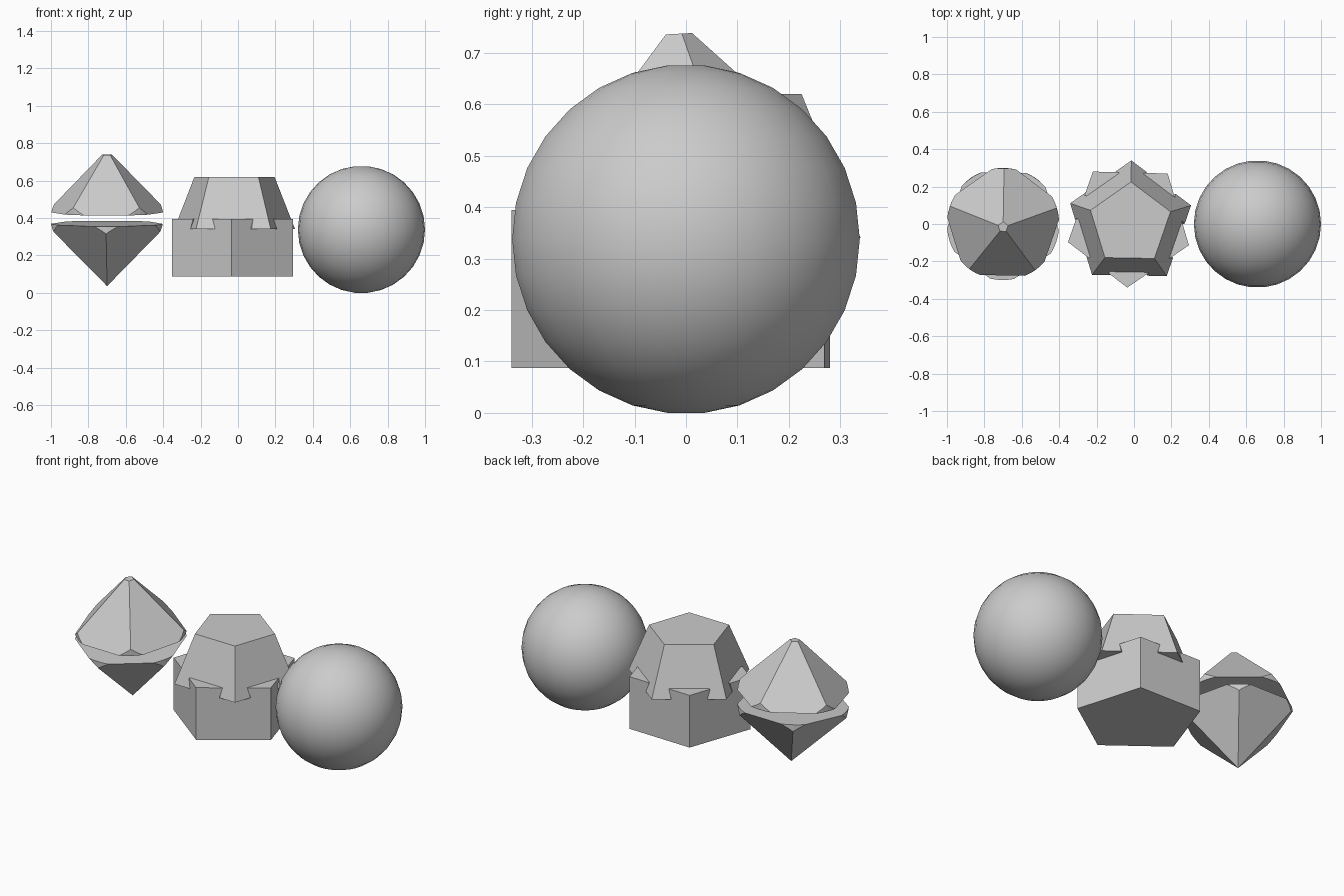
import bpy, bmesh
from math import sin, cos, radians, pi
from mathutils import Matrix, Vector

if "Cube" in bpy.data.objects:
    bpy.data.objects.remove(bpy.data.objects["Cube"], do_unlink=True)

grey = bpy.data.materials.new("light_grey")
grey.use_nodes = True
GREY = (0.6, 0.6, 0.6, 1)
grey.diffuse_color = GREY
grey.node_tree.nodes["Principled BSDF"].inputs["Base Color"].default_value = GREY


def ring(r, z, n=5, turn=90):
    """Corners of a regular polygon at height z, first corner at angle turn."""
    return [Vector((r * cos(radians(turn) + 2 * pi * i / n),
                    r * sin(radians(turn) + 2 * pi * i / n), z)) for i in range(n)]


def solid(name, points, matrix=Matrix()):
    """Convex flat-faced solid through the given points."""
    bm = bmesh.new()
    for p in points:
        bm.verts.new(p)
    bmesh.ops.convex_hull(bm, input=bm.verts)
    bmesh.ops.dissolve_limit(bm, angle_limit=radians(0.5), verts=bm.verts, edges=bm.edges)
    bmesh.ops.recalc_face_normals(bm, faces=bm.faces)
    bm.transform(matrix)
    mesh = bpy.data.meshes.new(name)
    bm.to_mesh(mesh)
    bm.free()
    mesh.materials.append(grey)
    obj = bpy.data.objects.new(name, mesh)
    bpy.context.collection.objects.link(obj)
    return obj


def select(objs):
    bpy.ops.object.select_all(action='DESELECT')
    for o in objs:
        o.select_set(True)
    bpy.context.view_layer.objects.active = objs[0]


def cut(obj, tool, operation):
    """Apply a boolean and discard the tool."""
    mod = obj.modifiers.new("cut", 'BOOLEAN')
    mod.operation, mod.solver, mod.object = operation, 'EXACT', tool
    select([obj])
    bpy.ops.object.modifier_apply(modifier=mod.name)
    bpy.data.objects.remove(tool, do_unlink=True)


# Ball with flat-capped rings
SIDES = 30
R = 0.34
rings = [radians(180 * (i + 0.5) / (SIDES // 2)) for i in range(SIDES // 2)]
ball = solid("ball", [p for a in rings for p in ring(R * sin(a), R * cos(a), SIDES, 0)],
             Matrix.Translation((0.66, 0, 0.338)))
select([ball])
bpy.ops.object.shade_smooth_by_angle(angle=radians(30))

# Two tilted pentagonal pyramids with corners trimmed round
tilt = Matrix.Rotation(radians(3), 4, 'X')
for name, z, points in (
        ("upper_pyramid", 0.428, ring(R, 0, turn=89) + ring(0.028, 0.31, turn=89)),
        ("lower_pyramid", 0.37, ring(R, 0, turn=-91) + [Vector((0, 0, -0.335))])):
    place = Matrix.Translation((-0.7, 0, z)) @ tilt
    pyramid = solid(name, points, place)
    trim = solid("trim", ring(0.3, -0.5, 60) + ring(0.3, 0.5, 60), place)
    cut(pyramid, trim, 'INTERSECT')

# Dovetailed block: pentagonal base and tapered cap
SEAM, TOOTH_Z, CAP_Z = 0.395, 0.34, 0.62
base_place = Matrix.Translation((-0.027, 0, 0))
cap_place = Matrix.Translation((-0.02, 0, 0))
TURN = 89


def cap_radius(z):
    return 0.225 + (CAP_Z - z) * 0.41


def tooth(i, bottom):
    """Dovetail wedge, wider at its foot, pointing at one cap corner."""
    points = [Vector((x, side * w, z)) for z, w in ((bottom, 0.083), (SEAM + 0.02, 0.059))
              for x in (0.13, 0.5) for side in (-1, 1)]
    return solid("tooth_tool", points,
                 cap_place @ Matrix.Rotation(radians(TURN + 72 * i), 4, 'Z'))


base = solid("block_base", ring(R, 0.087, turn=-91.5) + ring(R, SEAM, turn=-91.5), base_place)
cap = solid("block_cap", ring(cap_radius(SEAM), SEAM, turn=TURN)
            + ring(cap_radius(CAP_Z), CAP_Z, turn=TURN), cap_place)
pieces = [cap]
for i in range(5):
    cut(base, tooth(i, TOOTH_Z), 'DIFFERENCE')
    piece = solid("cap_tooth", ring(cap_radius(0.3), 0.3, turn=TURN)
                  + ring(cap_radius(SEAM), SEAM, turn=TURN), cap_place)
    cut(piece, tooth(i, TOOTH_Z), 'INTERSECT')
    pieces.append(piece)
select(pieces)
bpy.ops.object.join()
